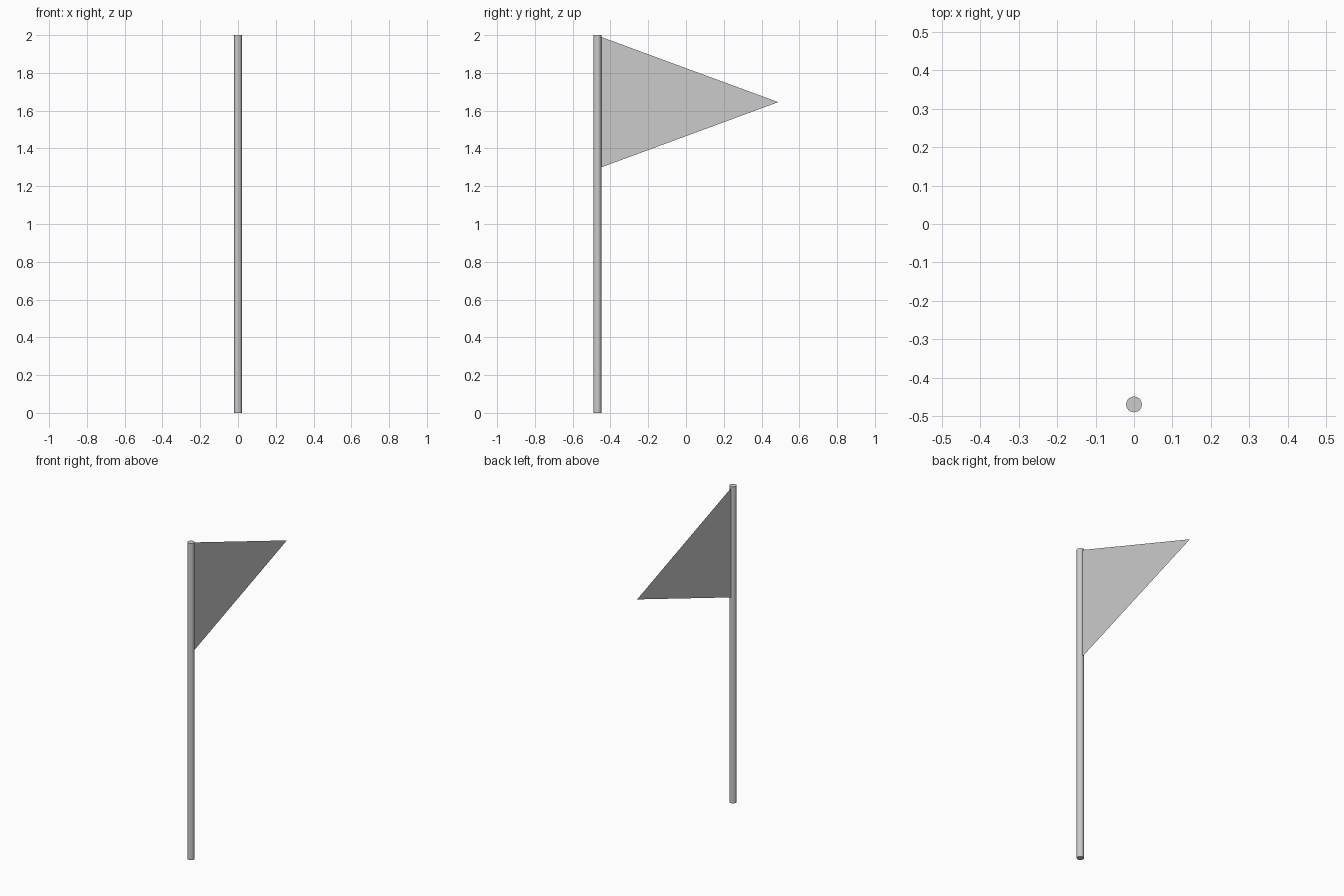
import bpy
import math

if "Cube" in bpy.data.objects:
    bpy.data.objects.remove(bpy.data.objects["Cube"])

POLE_Y = -0.469
POLE_R = 0.0205

# Round pole standing on the ground
bpy.ops.mesh.primitive_cylinder_add(vertices=24, radius=POLE_R, depth=2.0,
                                    location=(0, POLE_Y, 1.0))
bpy.context.object.name = "pole"
bpy.ops.object.shade_smooth_by_angle(angle=math.radians(30))

# Thin triangular pennant attached to the back edge of the pole
edge_y = POLE_Y + POLE_R
mesh = bpy.data.meshes.new("pennant")
mesh.from_pydata([(0, edge_y, 1.30), (0, 0.488, 1.645), (0, edge_y, 1.99)],
                 [], [(0, 1, 2)])
pennant = bpy.data.objects.new("pennant", mesh)
bpy.context.collection.objects.link(pennant)
